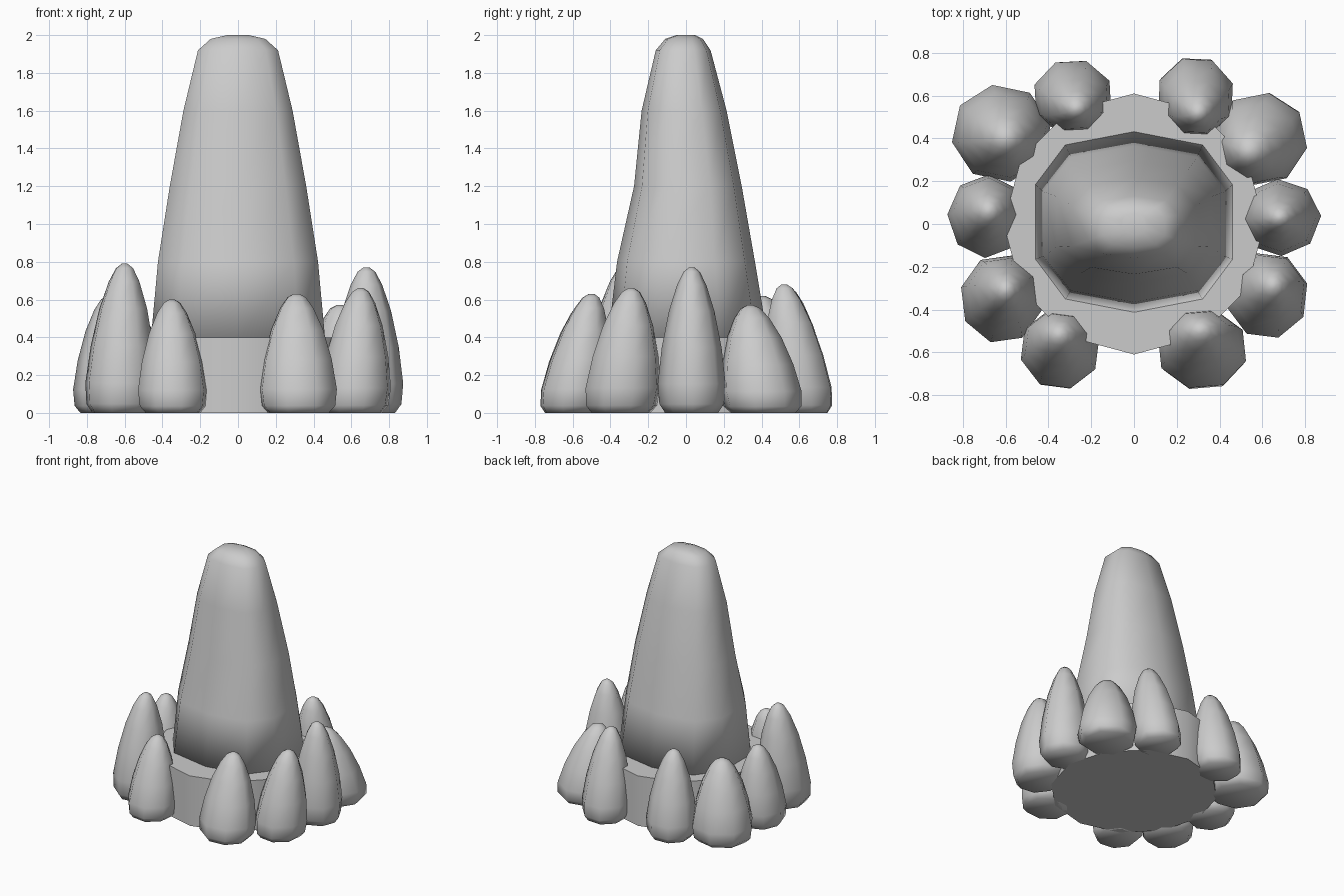
import bpy, math

cube = bpy.data.objects.get("Cube")
if cube:
    bpy.data.objects.remove(cube, do_unlink=True)

stone = bpy.data.materials.new("grey_stone")
stone.use_nodes = True
GREY = (0.6, 0.6, 0.6, 1)
stone.diffuse_color = GREY
stone.node_tree.nodes["Principled BSDF"].inputs["Base Color"].default_value = GREY


def power(v, p):
    return math.copysign(abs(v) ** p, v)


def loft(name, rings, sides, turn=0.0, squareness=1.0, smooth=True):
    """Skin rings of (cx, cy, z, rx, ry) into a closed solid."""
    verts, faces = [], []
    for cx, cy, z, rx, ry in rings:
        for i in range(sides):
            a = turn + math.tau * i / sides
            verts.append((cx + rx * power(math.cos(a), squareness),
                          cy + ry * power(math.sin(a), squareness), z))
    for k in range(len(rings) - 1):
        for i in range(sides):
            j = (i + 1) % sides
            a, b = k * sides, (k + 1) * sides
            faces.append((a + i, a + j, b + j, b + i))
    faces.append(tuple(reversed(range(sides))))
    faces.append(tuple(range(len(verts) - sides, len(verts))))
    mesh = bpy.data.meshes.new(name)
    mesh.from_pydata(verts, [], faces)
    mesh.materials.append(stone)
    for p in mesh.polygons:
        p.use_smooth = smooth
    obj = bpy.data.objects.new(name, mesh)
    bpy.context.collection.objects.link(obj)
    return obj


# Round plinth with crisp rims
base = loft("base", [(0, 0, 0, .61, .61), (0, 0, .4, .61, .61)], 12, math.pi / 2)
bpy.ops.object.select_all(action='DESELECT')
base.select_set(True)
bpy.context.view_layer.objects.active = base
bpy.ops.object.shade_smooth_by_angle(angle=math.radians(40))

# Tall central spire: (y centre, z, x radius, y radius)
spire = [(.01, .38, .48, .425), (0, .8, .44, .365), (.01, 1.2, .375, .285),
         (-.01, 1.6, .3, .225), (-.015, 1.92, .22, .145), (-.01, 1.98, .15, .10),
         (0, 2, .06, .05)]
loft("central_spire", [(0, cy, z, rx, ry) for cy, z, rx, ry in spire],
     10, math.pi / 2, .75)

# Ring of small stones: name, centre, half widths, peak, height
stones = [
    ("left", (.68, .03), (.195, .18), (.68, .03), .77),
    ("back_left_outer", (.60, .41), (.225, .22), (.54, .34), .57),
    ("back_left_inner", (.285, .61), (.185, .19), (.30, .52), .68),
    ("back_right_inner", (-.29, .605), (.19, .18), (-.27, .54), .66),
    ("back_right_outer", (-.625, .43), (.235, .23), (-.60, .40), .62),
    ("right", (-.69, .03), (.185, .195), (-.68, .06), .62),
    ("front_right_outer", (-.625, -.36), (.195, .21), (-.60, -.31), .79),
    ("front_right_inner", (-.345, -.60), (.19, .19), (-.35, -.52), .60),
    ("front_left_inner", (.32, -.605), (.215, .19), (.31, -.50), .63),
    ("front_left_outer", (.615, -.345), (.195, .205), (.65, -.29), .66),
]
# Shared outline: (height fraction, width fraction)
outline = [(0, .78), (.06, .95), (.2, 1), (.45, .88), (.7, .67),
           (.88, .43), (.97, .24), (1, .08)]

for name, (cx, cy), (rx, ry), (px, py), h in stones:
    rings = [(cx + (px - cx) * t, cy + (py - cy) * t, h * t, rx * w, ry * w)
             for t, w in outline]
    loft(name + "_stone", rings, 8, math.atan2(cy, cx))
